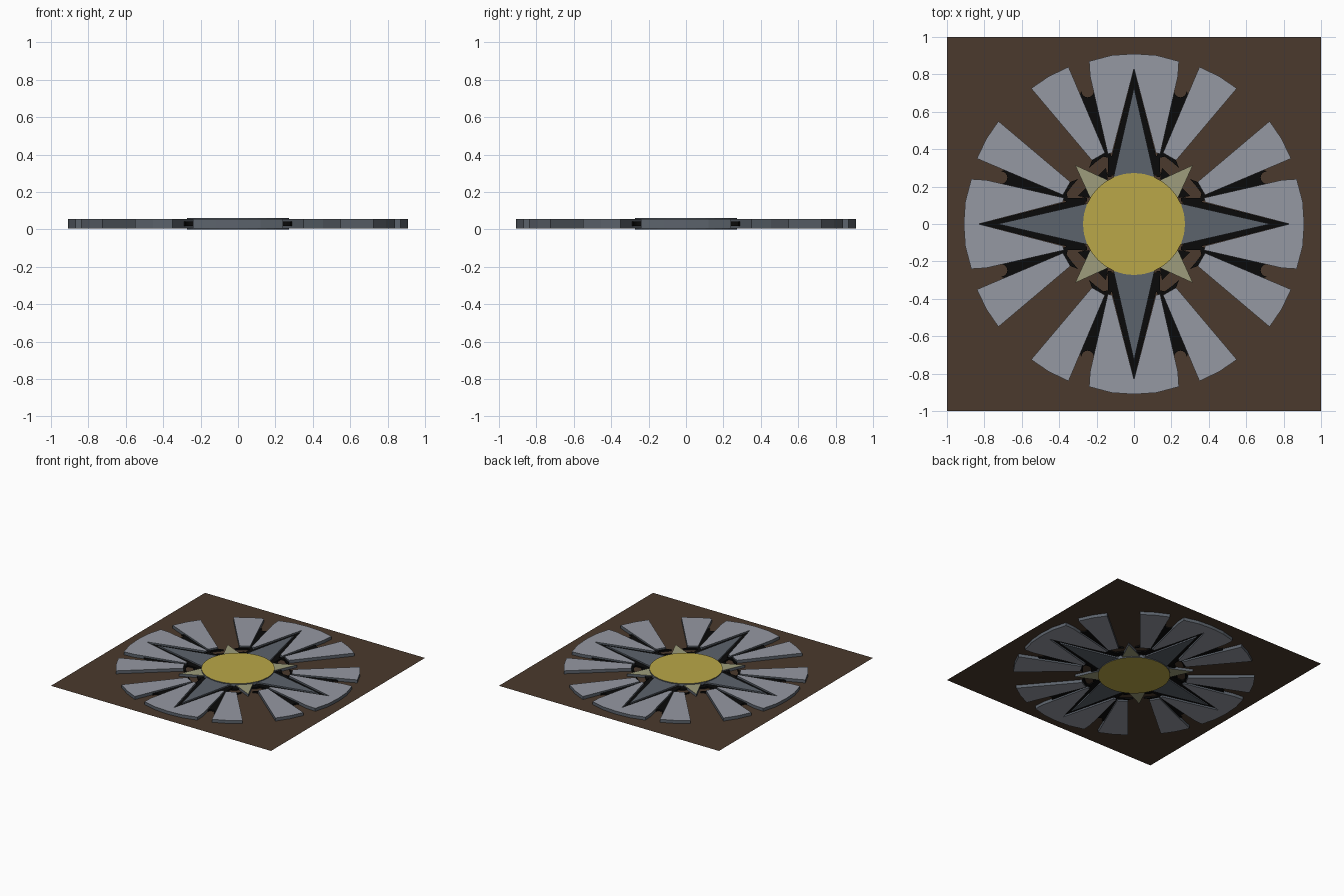
import bpy, bmesh, math
from mathutils import Vector

if "Cube" in bpy.data.objects:
    bpy.data.objects.remove(bpy.data.objects["Cube"])

def material(name, r, g, b):
    m = bpy.data.materials.new(name)
    m.diffuse_color = (r, g, b, 1)
    m.use_nodes = True
    m.node_tree.nodes["Principled BSDF"].inputs["Base Color"].default_value = m.diffuse_color
    return m

brown = material("brown", .07, .042, .026)
grey = material("pale_grey", .30, .315, .36)
slate = material("slate", .107, .125, .15)
gold = material("gold", .49, .39, .065)
tan = material("tan", .34, .335, .20)
black = material("black", .003, .003, .003)

MID = 0.03  # the sheet sits at mid thickness; the relief shows on both sides

def turn(p, a):
    c, s = round(math.cos(a)), round(math.sin(a))
    return (p[0] * c - p[1] * s, p[0] * s + p[1] * c)

def prisms(name, outlines, half, face_mat, side_mat):
    """Extrude outlines evenly about the mid plane, colouring flats and sides."""
    bm = bmesh.new()
    for pts in outlines:
        lo = [bm.verts.new((x, y, MID - half)) for x, y in pts]
        hi = [bm.verts.new((x, y, MID + half)) for x, y in pts]
        bm.faces.new(lo[::-1])
        bm.faces.new(hi)
        n = len(pts)
        for i in range(n):
            j = (i + 1) % n
            bm.faces.new((lo[i], lo[j], hi[j], hi[i])).material_index = 1
    bmesh.ops.recalc_face_normals(bm, faces=bm.faces)
    me = bpy.data.meshes.new(name)
    bm.to_mesh(me)
    bm.free()
    me.materials.append(face_mat)
    me.materials.append(side_mat)
    ob = bpy.data.objects.new(name, me)
    bpy.context.collection.objects.link(ob)
    return ob

def around(pts, mirror=True):
    """Repeat an outline in four quarters, optionally mirrored."""
    base = [pts]
    if mirror:
        base.append([(-x, y) for x, y in reversed(pts)])
    return [[turn(p, k * math.pi / 2) for p in b] for b in base for k in range(4)]

# backing sheet
bm = bmesh.new()
bm.faces.new([bm.verts.new((x, y, MID)) for x, y in ((-1, -1), (1, -1), (1, 1), (-1, 1))])
me = bpy.data.meshes.new("backing_sheet")
bm.to_mesh(me)
bm.free()
me.materials.append(brown)
bpy.context.collection.objects.link(bpy.data.objects.new("backing_sheet", me))

# central forked petals and slanted petals
prisms("main_petals", around([(0, .91), (0, .83), (.117, .38), (.14, .375),
                              (.235, .79), (.24, .87), (.12, .902)]), .025, grey, slate)
prisms("side_petals", around([(.155, .38), (.225, .34), (.55, .725),
                              (.455, .79), (.35, .84)]), .025, grey, slate)

# black recesses: star surround, and wedges with a rounded bite at the outer end
prisms("star_surround", around([(-.145, .26), (.145, .26), (0, .83)], False), .012, black, black)
bite = [(.248 + .033 * math.cos(a), .71 + .033 * math.sin(a))
        for a in (math.radians(180 + 180 * i / 8) for i in range(9))]
prisms("gap_wedges", around([(.14, .375)] + bite + [(.29, .69), (.155, .38)]), .012, black, black)
# dark frames beside the small points
prisms("inner_frames", around([(.12, .36), (.13, .385), (.16, .38), (.225, .34), (.24, .30),
                               (.205, .33), (.165, .36), (.14, .355), (.14, .25), (.12, .25)]),
       .012, black, black)
prisms("inner_struts", around([(.14, .24), (.15, .30), (.20, .25), (.18, .20)]), .012, black, black)

# compass points
prisms("long_points", around([(-.112, .24), (.112, .24), (0, .73)], False), .023, slate, slate)
prisms("short_points", around([(.14, .235), (.235, .14), (.315, .315)], False), .021, tan, slate)

# central disc
prisms("centre_disc", [[(.273 * math.cos(i * math.tau / 32), .273 * math.sin(i * math.tau / 32))
                        for i in range(32)]], .03, gold, slate)
